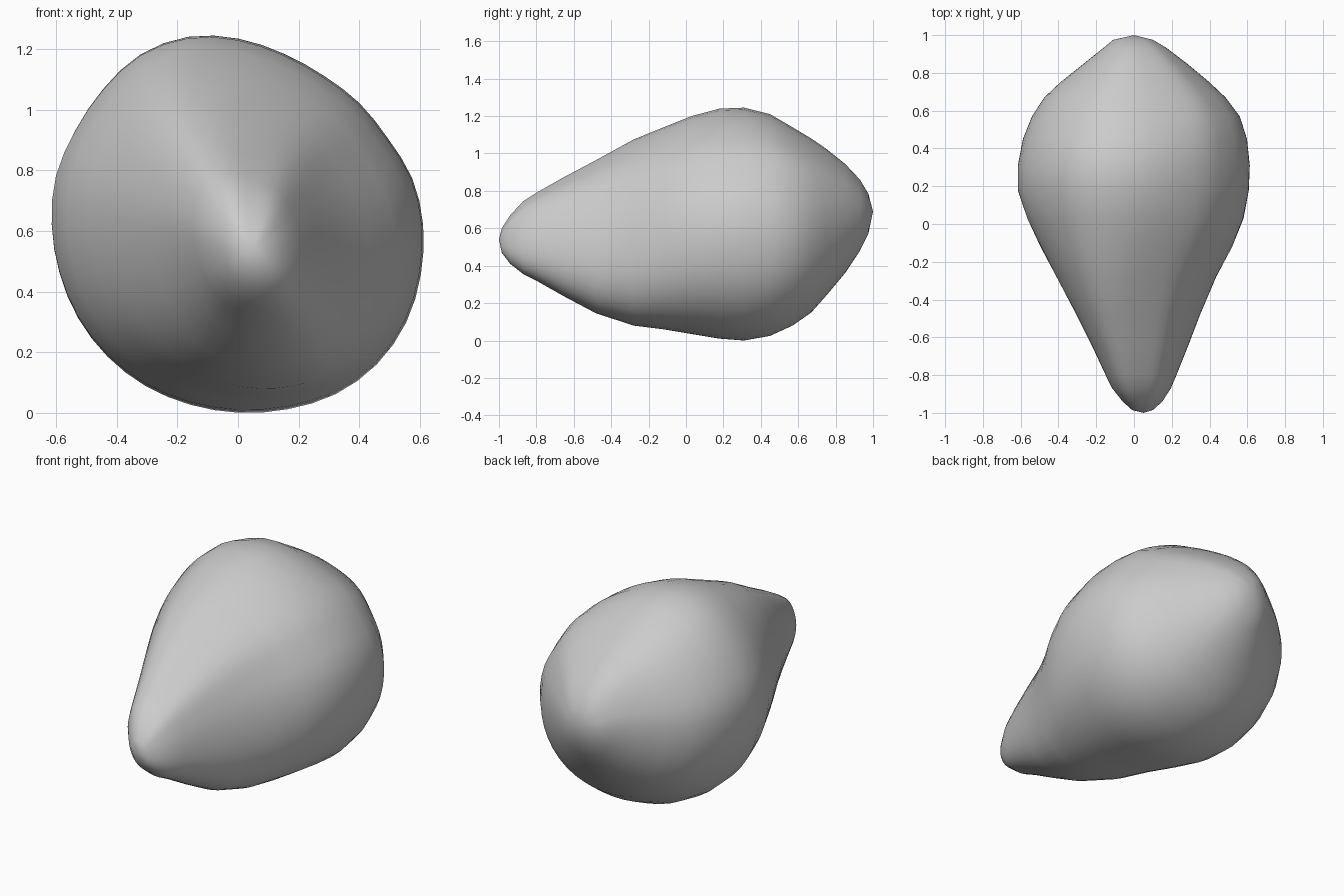
import bpy, bmesh
from math import sin, cos, pi, exp

if "Cube" in bpy.data.objects:
    bpy.data.objects.remove(bpy.data.objects["Cube"])

# Lopsided cross-section: radii every 15 degrees, counter-clockwise from +x
coarse = [.608, .592, .567, .563, .563, .58, .61, .638, .645, .63, .62, .622,
          .615, .61, .61, .61, .61, .61, .615, .625, .64, .645, .638, .622]
# Smooth midpoints double the number of sides
radii = []
for i, r in enumerate(coarse):
    p, q, s = coarse[i - 1], coarse[(i + 1) % 24], coarse[(i + 2) % 24]
    radii += [r, (9 * (r + q) - p - s) / 16]
n = len(radii)

# Stations along the length: y, x min, x max, z min, z max
stations = [
    (-.985, -.01, .10, .47, .60), (-.94, -.06, .15, .41, .67),
    (-.87, -.115, .195, .355, .745), (-.80, -.15, .225, .32, .79),
    (-.65, -.22, .285, .235, .875), (-.48, -.305, .35, .145, .965),
    (-.28, -.41, .435, .08, 1.075), (-.12, -.495, .52, .06, 1.14),
    (.03, -.565, .58, .035, 1.2), (.18, -.615, .608, .01, 1.24),
    (.31, -.615, .613, 0, 1.245), (.45, -.588, .598, .025, 1.21),
    (.57, -.54, .56, .08, 1.14), (.67, -.475, .485, .15, 1.08),
    (.75, -.39, .40, .24, 1.025), (.85, -.265, .28, .36, .945),
    (.93, -.165, .175, .48, .86), (.975, -.11, .10, .57, .785)]


def section(y):
    """Unit-box outline, leaning left and a little squarer near the front."""
    front = max(0, min(1, (.1 - y) / .6))
    back = max(0, min(1, (y - .3) / .3))
    pts = []
    for i, r in enumerate(radii):
        a = 2 * pi * i / n
        r *= 1 + .03 * front * sin(2 * a) ** 2
        # Fill out the flat upper-right shoulder away from the widest ring
        r *= 1 + (.09 * front + .05 * back) * exp(-((a - .8) / .4) ** 2)
        pts.append((r * cos(a) - .2 * front * r * sin(a), r * sin(a)))
    xs, zs = zip(*pts)
    return [((x - min(xs)) / (max(xs) - min(xs)),
             (z - min(zs)) / (max(zs) - min(zs))) for x, z in pts]


# Loft the rings and close both tips
bm = bmesh.new()
rings = []
for y, x0, x1, z0, z1 in stations:
    rings.append([bm.verts.new((x0 + u * (x1 - x0), y, z0 + v * (z1 - z0)))
                  for u, v in section(y)])
for a, b in zip(rings, rings[1:]):
    for i in range(n):
        j = (i + 1) % n
        bm.faces.new((a[i], a[j], b[j], b[i]))
for ring, tip in ((rings[0], (.05, -1, .54)), (rings[-1], (0, 1, .69))):
    v = bm.verts.new(tip)
    for i in range(n):
        bm.faces.new((ring[i], ring[(i + 1) % n], v))
bmesh.ops.recalc_face_normals(bm, faces=bm.faces)
for f in bm.faces:
    f.smooth = True

mesh = bpy.data.meshes.new("pebble_body")
bm.to_mesh(mesh)
bm.free()
body = bpy.data.objects.new("pebble_body", mesh)
bpy.context.collection.objects.link(body)
